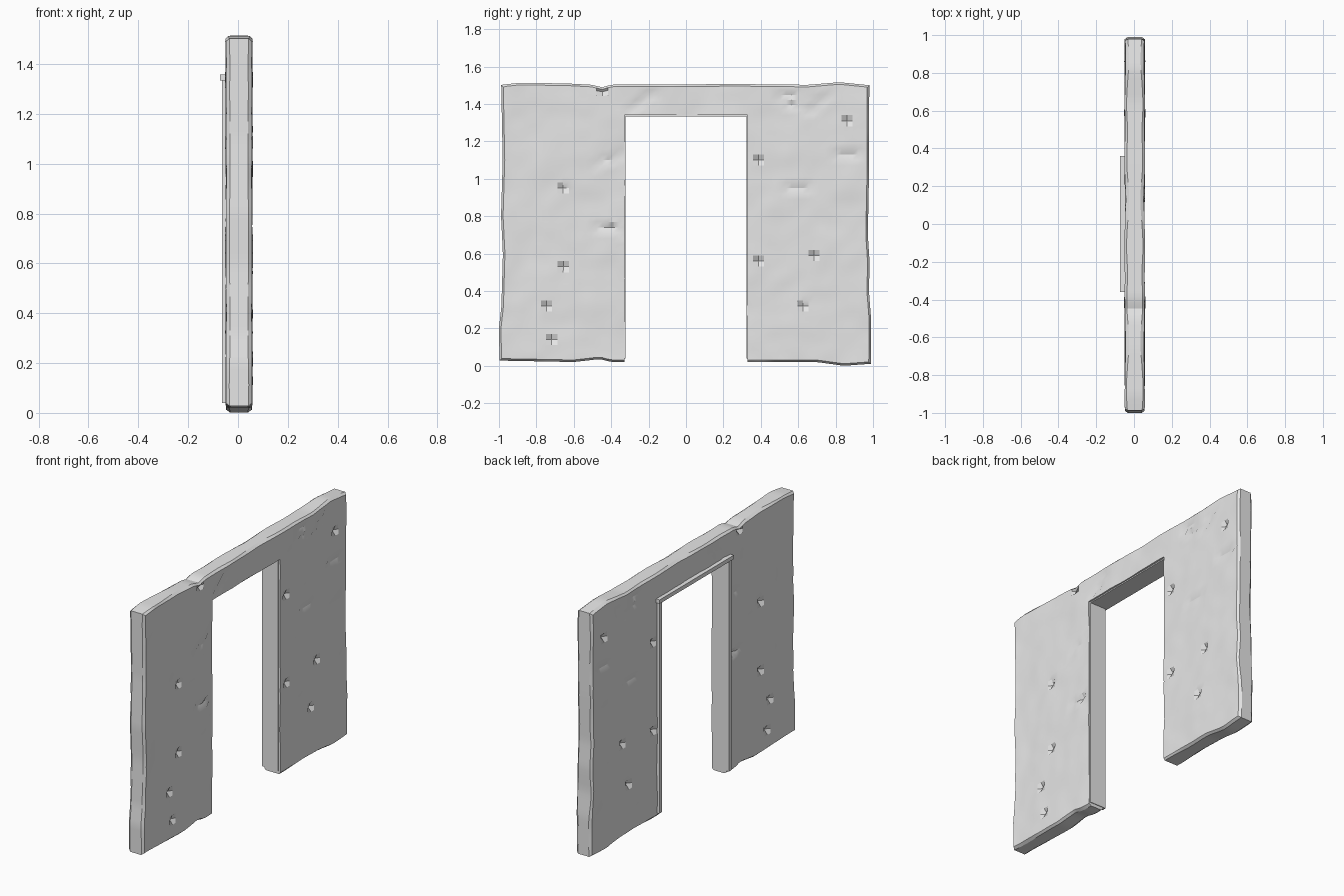
import bpy, bmesh, math
from mathutils import Vector, noise

cube = bpy.data.objects.get("Cube")
if cube:
    bpy.data.objects.remove(cube, do_unlink=True)

stone = bpy.data.materials.new("pale grey stone")
stone.use_nodes = True
stone.diffuse_color = (0.8, 0.8, 0.8, 1)
stone.node_tree.nodes["Principled BSDF"].inputs["Base Color"].default_value = (0.8, 0.8, 0.8, 1)

# Worn outline: (position along edge, offset outward or upward)
TOP = [(-1, 0), (-.9, .012), (-.65, .01), (-.5, .002), (-.45, -.012), (-.4, .003),
       (.3, .006), (.65, .002), (.82, .016), (1, -.002)]
BOTTOM = [(-1, .008), (-.6, 0), (-.46, .016), (-.4, 0), (.7, 0), (.84, -.02), (1, -.008)]
LEFT = [(0, .012), (.2, .015), (.32, .002), (.6, -.006), (.8, .004), (1.1, -.005), (1.5, .003)]
RIGHT = [(0, .008), (.25, .01), (.4, -.002), (.55, .002), (.7, -.008), (1, -.002), (1.5, 0)]


def sample(points, t):
    for (a, va), (b, vb) in zip(points, points[1:]):
        if t <= b:
            return va + (vb - va) * max(0, (t - a) / (b - a))
    return points[-1][1]


def spans(stops, counts):
    out = [stops[0]]
    for a, b, n in zip(stops, stops[1:], counts):
        out += [a + (b - a) * (k + 1) / n for k in range(n)]
    return out


ys = spans([-.985, -.328, .328, .98], [22, 22, 22])
zs = spans([.02, 1.34, 1.5], [44, 6])
NY, NZ = len(ys) - 1, len(zs) - 1
cells = {(i, j) for i in range(NY) for j in range(NZ)
         if not (22 <= i < 44 and j < 44)}

# Chips (deep pits) and scratches (shallow creases) pressed into both faces
CHIPS = [(.69, .6), (-.66, .94), (-.66, .54), (-.75, .31), (-.73, .15), (.63, .31),
         (.86, 1.3), (.38, .55), (-.45, 1.47), (-.4, .73), (.4, 1.1)]
SCRATCHES = [(.8, 1.14, .92, 1.14), (.5, 1.46, .6, 1.44), (.5, 1.41, .6, 1.4),
             (-.47, .75, -.36, .72), (.65, 1.36, .78, 1.45), (-.3, 1.37, -.18, 1.46),
             (-.47, 1.08, -.36, 1.12), (.55, .94, .66, .96)]


def nearest(y, z):
    return (min(range(NY + 1), key=lambda i: abs(ys[i] - y)),
            min(range(NZ + 1), key=lambda j: abs(zs[j] - z)))


dents = {}
for y0, z0, y1, z1 in SCRATCHES:
    for k in range(6):
        dents[nearest(y0 + (y1 - y0) * k / 5, z0 + (z1 - z0) * k / 5)] = .009
for y, z in CHIPS:
    dents[nearest(y, z)] = .024


def wall_point(i, j, layer):
    y, z = ys[i], zs[j]
    # Waver of the outer edges, fading towards the doorway
    ty = max(0, (abs(y) - .33) / .655) ** 4
    dy = sample(RIGHT, z) * ty if y > 0 else -sample(LEFT, z) * ty
    dz = sample(TOP, y) * max(0, (z - 1.34) / .16) ** 2
    dz += sample(BOTTOM, y) * max(0, (.3 - z) / .28) ** 2
    side = -1 if layer < 2 else 1
    p = Vector((0, y, z))
    if layer in (1, 2):
        half = min(.046, .038 + .014 * noise.noise(p * 4))
    else:
        half = .052 + .005 * noise.noise(p * 4) + .003 * noise.noise(p * 11)
        half -= dents.get((i, j), 0)
        # Chamfer the outside rim
        dy += .011 * ((i == 0) - (i == NY))
        dz += .011 * ((j == 0) - (j == NZ))
    return (.004 + side * half, y + dy, z + dz)


def finish(bm, name, angle):
    bmesh.ops.recalc_face_normals(bm, faces=bm.faces)
    mesh = bpy.data.meshes.new(name)
    bm.to_mesh(mesh)
    bm.free()
    mesh.materials.append(stone)
    ob = bpy.data.objects.new(name, mesh)
    bpy.context.collection.objects.link(ob)
    bpy.ops.object.select_all(action='DESELECT')
    ob.select_set(True)
    bpy.context.view_layer.objects.active = ob
    bpy.ops.object.shade_smooth_by_angle(angle=math.radians(angle))
    return ob


# Wall slab: two dented faces joined by a chamfered rim
bm = bmesh.new()
cache = {}


def vert(i, j, layer):
    key = (i, j, layer)
    if key not in cache:
        cache[key] = bm.verts.new(wall_point(i, j, layer))
    return cache[key]


for i, j in sorted(cells):
    corners = [(i, j), (i + 1, j), (i + 1, j + 1), (i, j + 1)]
    neighbours = [(i, j - 1), (i + 1, j), (i, j + 1), (i - 1, j)]
    for layer in (0, 3):
        bm.faces.new([vert(*c, layer) for c in corners])
    for k, other in enumerate(neighbours):
        if other not in cells:
            a, b = corners[k], corners[(k + 1) % 4]
            for n in range(3):
                bm.faces.new([vert(*a, n), vert(*b, n), vert(*b, n + 1), vert(*a, n + 1)])
finish(bm, "wall", 28)


# Door lining: two jambs and a lintel
def box(name, low, high):
    bm = bmesh.new()
    bmesh.ops.create_cube(bm, size=1)
    for v in bm.verts:
        v.co = [h if c > 0 else l for c, l, h in zip(v.co, low, high)]
    finish(bm, name, 30)


box("right_jamb", (-.064, -.35, .04), (.046, -.324, 1.335))
box("left_jamb", (-.064, .324, .04), (.046, .35, 1.335))
box("door_lintel", (-.073, -.36, 1.333), (.046, .36, 1.357))
